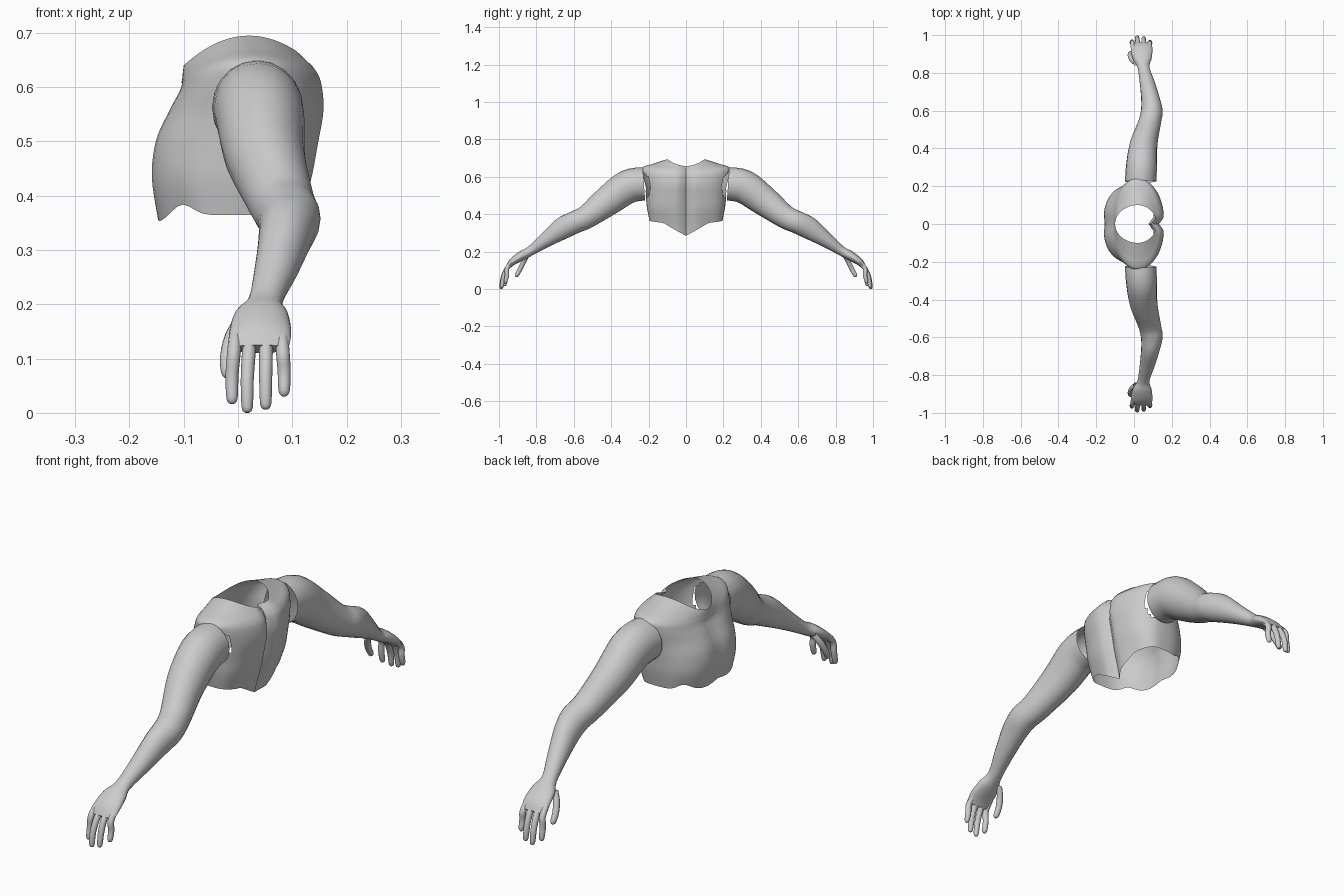
import bpy, bmesh, math
from mathutils import Vector

cube = bpy.data.objects.get("Cube")
if cube:
    bpy.data.objects.remove(cube, do_unlink=True)

grey = bpy.data.materials.new("plain_grey")
grey.use_nodes = True
colour = (0.6, 0.6, 0.6, 1)
grey.diffuse_color = colour
grey.node_tree.nodes["Principled BSDF"].inputs["Base Color"].default_value = colour


def smooth_rows(rows, steps):
    """Catmull-Rom interpolation through rows of numbers."""
    out = []
    for i in range(len(rows) - 1):
        a, b, c, d = (rows[max(0, min(len(rows) - 1, i + k))] for k in (-1, 0, 1, 2))
        for s in range(steps):
            t = s / steps
            out.append([0.5 * (2 * q + (r - p) * t + (2 * p - 5 * q + 4 * r - w) * t * t
                               + (3 * q - p - 3 * r + w) * t ** 3)
                        for p, q, r, w in zip(a, b, c, d)])
    return out + [list(rows[-1])]


def loft(name, rings, cap=False, mirror=False, hole=None):
    """Skin a list of closed point rings."""
    bm = bmesh.new()
    loops = [[bm.verts.new(p) for p in ring] for ring in rings]
    n = len(loops[0])
    for lower, upper in zip(loops, loops[1:]):
        for i in range(n):
            j = (i + 1) % n
            bm.faces.new((lower[i], lower[j], upper[j], upper[i]))
    if cap:
        bm.faces.new(loops[-1])
    bmesh.ops.recalc_face_normals(bm, faces=bm.faces)
    if hole:
        gone = [f for f in bm.faces if hole(f.calc_center_median())]
        bmesh.ops.delete(bm, geom=gone, context='FACES')
    mesh = bpy.data.meshes.new(name)
    bm.to_mesh(mesh)
    bm.free()
    mesh.materials.append(grey)
    obj = bpy.data.objects.new(name, mesh)
    bpy.context.collection.objects.link(obj)
    if mirror:
        mod = obj.modifiers.new("other_side", 'MIRROR')
        mod.use_axis = (False, True, False)
        mod.use_mirror_merge = False
    bpy.ops.object.select_all(action='DESELECT')
    obj.select_set(True)
    bpy.context.view_layer.objects.active = obj
    bpy.ops.object.shade_smooth_by_angle(angle=math.radians(50))
    return obj


def limb(name, sections, sides=20, steps=4, cap=False):
    """Tube with elliptical sections: x, y, z, half width, half thickness."""
    rows = smooth_rows(sections, steps)
    rings = []
    for i, (x, y, z, wide, thick) in enumerate(rows):
        before, after = rows[max(i - 1, 0)], rows[min(i + 1, len(rows) - 1)]
        along = Vector((0, after[1] - before[1], after[2] - before[2])).normalized()
        up = Vector((1, 0, 0)).cross(along)
        turns = [math.tau * k / sides for k in range(sides)]
        rings.append([Vector((x + wide * math.cos(a), y, z)) + up * thick * math.sin(a)
                      for a in turns])
    return loft(name, rings, cap, mirror=True)


# Torso shell: front x, back x, half width, then front, side and back heights
body = [
    (-.148, .105, .195, .350, .365, .350),
    (-.162, .135, .208, .430, .430, .430),
    (-.156, .150, .215, .500, .490, .500),
    (-.132, .160, .225, .555, .550, .560),
    (-.112, .155, .240, .590, .615, .610),
    (-.104, .142, .235, .610, .650, .635),
    (-.102, .130, .170, .625, .672, .648),
    (-.100, .120, .100, .640, .695, .658),
]
levels = smooth_rows(body, 5)
rings = []
for i, (front, back, half, zf, zs, zb) in enumerate(levels):
    t = i / (len(levels) - 1)
    square = 0.72 + 0.28 * min(1, t * 1.3)
    hem = max(0, 1 - t * 4) ** 2
    ring = []
    for k in range(64):
        a = math.tau * k / 64
        c, s = math.cos(a), math.sin(a)
        mid = 0.02
        reach = back - mid if c > 0 else mid - front
        x = mid + reach * math.copysign(abs(c) ** square, c)
        y = half * math.copysign(abs(s) ** square, s)
        z = zs + ((zb if c > 0 else zf) - zs) * c * c
        if c > 0:
            # spine groove and pointed back hem
            x -= 0.028 * math.exp(-(y / 0.022) ** 2)
            z -= hem * 0.065 * max(0, 1 - abs(y) / 0.12)
        else:
            # chest hollow and wavy front hem
            x += 0.012 * math.exp(-(y / 0.04) ** 2) * math.sin(math.pi * min(1, t * 1.4))
            z += hem * (0.025 * math.exp(-((c + 0.65) / 0.2) ** 2)
                        + 0.012 * math.exp(-(y / 0.04) ** 2))
        ring.append((x, y, z))
    rings.append(ring)


def armhole(p):
    inside = ((p.x - .035) / .07) ** 2 + ((p.z - .56) / .075) ** 2 < 1
    return inside and abs(p.y) > 0.18


loft("torso_shell", rings, hole=armhole)

# Arms from shoulder to knuckles
limb("arms", [
    (.035, .225, .562, .083, .088),
    (.040, .310, .548, .082, .090),
    (.050, .420, .470, .074, .080),
    (.080, .530, .387, .062, .063),
    (.094, .595, .357, .058, .060),
    (.088, .660, .325, .050, .059),
    (.070, .750, .262, .040, .040),
    (.050, .830, .205, .032, .026),
    (.043, .875, .180, .050, .026),
    (.041, .925, .148, .057, .020),
    (.039, .952, .118, .054, .012),
], cap=True)


def finger(name, path, radius):
    """Rounded digit along a short path."""
    rows = [(*p, radius * f, radius * f) for p, f in zip(path, (1, 1.05, 1, .85))]
    tip, last = Vector(path[-1]), Vector(path[-2])
    end = tip + (tip - last).normalized() * radius * .8
    limb(name, rows + [(*end, radius * .3, radius * .3)], sides=10, steps=3, cap=True)


# Fingers: name, knuckle x, tip x, tip y, tip z
for name, base, x, y, z in [
    ("index_fingers", -.004, -.011, .968, .026),
    ("middle_fingers", .023, .017, .988, .010),
    ("ring_fingers", .052, .051, .984, .016),
    ("little_fingers", .080, .085, .965, .040),
]:
    finger(name, [(base, .925, .148), ((base + x) / 2, .957, .112),
                  (x, y - .008, (z + .112) / 2), (x, y, z)], .012)

finger("thumbs", [(.010, .850, .180), (-.010, .868, .145),
                  (-.020, .888, .105), (-.020, .905, .074)], .013)
